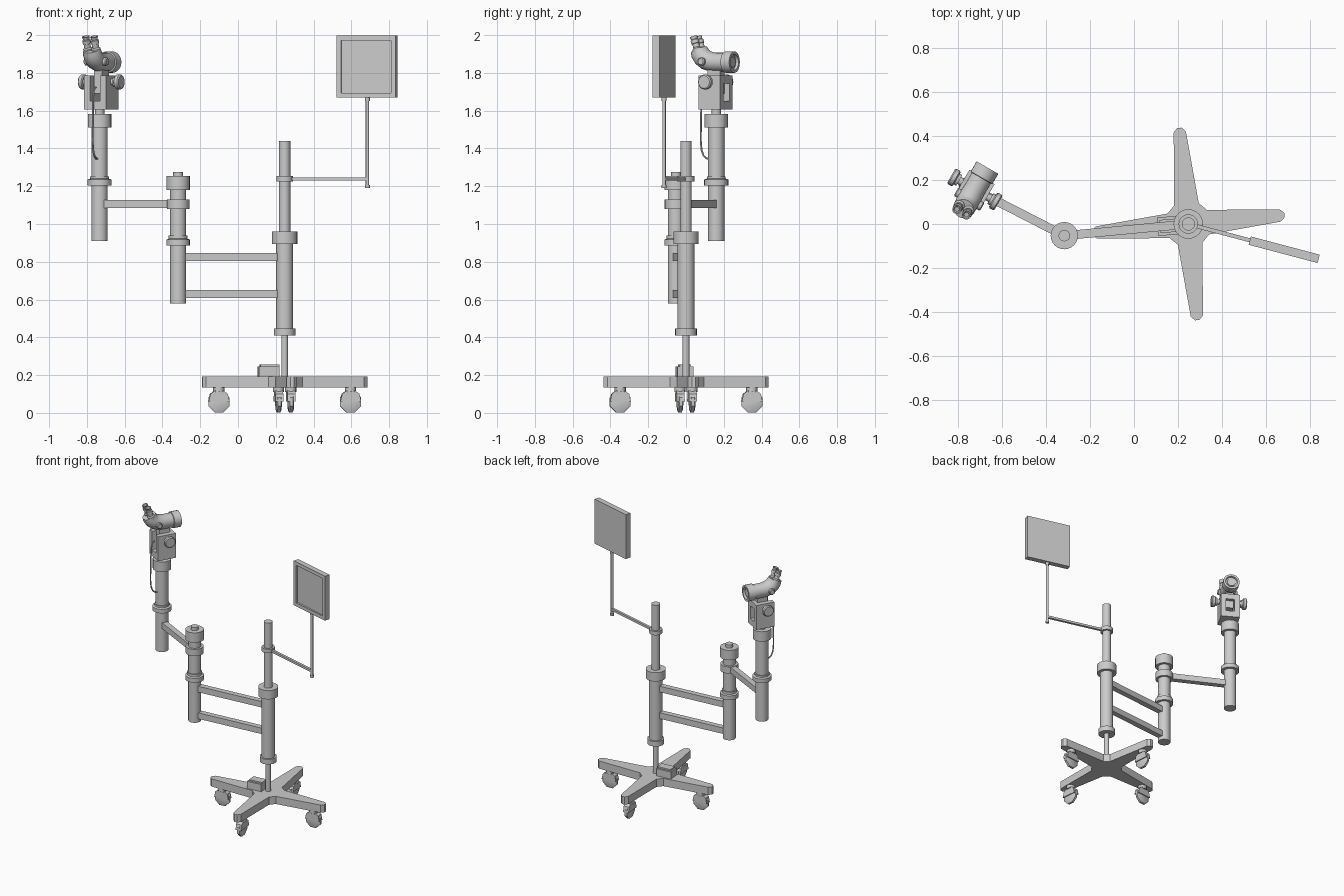
import bpy, bmesh
from math import pi, sin, cos, atan2, radians, hypot
from mathutils import Matrix, Vector

if "Cube" in bpy.data.objects:
    bpy.data.objects.remove(bpy.data.objects["Cube"])

T = Matrix.Translation


def rot(deg, axis='Z'):
    return Matrix.Rotation(radians(deg), 4, axis)


def finish(name, bm, mat=Matrix(), smooth=True):
    bmesh.ops.transform(bm, matrix=mat, verts=bm.verts)
    bmesh.ops.recalc_face_normals(bm, faces=bm.faces)
    me = bpy.data.meshes.new(name)
    bm.to_mesh(me)
    bm.free()
    ob = bpy.data.objects.new(name, me)
    bpy.context.collection.objects.link(ob)
    if smooth:
        bpy.ops.object.select_all(action='DESELECT')
        ob.select_set(True)
        bpy.context.view_layer.objects.active = ob
        bpy.ops.object.shade_smooth_by_angle(angle=radians(32))
    return ob


def loft(name, rings, mat=Matrix(), smooth=True):
    """Skin a list of equal rings of points and cap both ends."""
    bm = bmesh.new()
    vs = [[bm.verts.new(p) for p in r] for r in rings]
    n = len(vs[0])
    for a, b in zip(vs, vs[1:]):
        for i in range(n):
            bm.faces.new((a[i], a[(i + 1) % n], b[(i + 1) % n], b[i]))
    bm.faces.new(vs[0])
    bm.faces.new(vs[-1])
    return finish(name, bm, mat, smooth)


def lathe(name, profile, mat=Matrix(), seg=24):
    """Revolve (radius, height) pairs about z."""
    return loft(name, [[(r * cos(2 * pi * i / seg), r * sin(2 * pi * i / seg), z)
                        for i in range(seg)] for r, z in profile], mat)


def tube(name, path, mat=Matrix(), seg=24):
    """Sweep circles along (y, z, radius) points in the x = 0 plane."""
    rings = []
    for k, (y, z, r) in enumerate(path):
        a, b = path[max(k - 1, 0)], path[min(k + 1, len(path) - 1)]
        ty, tz = b[0] - a[0], b[1] - a[1]
        d = hypot(ty, tz)
        ny, nz = -tz / d, ty / d
        rings.append([(r * cos(2 * pi * i / seg), y + ny * r * sin(2 * pi * i / seg),
                       z + nz * r * sin(2 * pi * i / seg)) for i in range(seg)])
    return loft(name, rings, mat)


def box(name, lo, hi, mat=Matrix(), inset_front=None):
    bm = bmesh.new()
    lo, hi = Vector(lo), Vector(hi)
    bmesh.ops.create_cube(bm, size=1, matrix=T((lo + hi) / 2) @ Matrix.Diagonal((*(hi - lo), 1)))
    if inset_front:
        margin, depth = inset_front
        bm.normal_update()
        f = min(bm.faces, key=lambda f: f.normal.y)
        bmesh.ops.inset_region(bm, faces=[f], thickness=margin)
        r = bmesh.ops.extrude_face_region(bm, geom=[f])
        bmesh.ops.delete(bm, geom=[f], context='FACES')
        for v in r['geom']:
            if isinstance(v, bmesh.types.BMVert):
                v.co.y += depth
    return finish(name, bm, mat, False)


def beam(name, a, b, z, width, height):
    """Horizontal bar between two plan points."""
    dx, dy = b[0] - a[0], b[1] - a[1]
    m = T((a[0], a[1], z)) @ Matrix.Rotation(atan2(dy, dx), 4, 'Z')
    return box(name, (0, -width / 2, -height / 2), (hypot(dx, dy), width / 2, height / 2), m)


MAIN, MID, HEAD = (0.247, 0), (-0.317, -0.053), (-0.733, 0.16)
BASE = T((*MAIN, 0)) @ rot(5.3)

# four-legged star base
leg = [(.09, -.056), (.42, -.028), (.439, -.01), (.439, .01), (.42, .028), (.09, .056)]
star = [rot(90 * k) @ Vector((x, y, 0)) for k in range(4) for x, y in leg]
loft('star_base', [[p + Vector((0, 0, z)) for p in star] for z in (.135, .192)], BASE, False)

# casters: octagonal wheel, hood and stem
for k in range(4):
    c = BASE @ rot(90 * k) @ T((.35, 0, 0))
    side = rot(90, 'X') @ rot(22.5)
    lathe(f'caster_wheel_{k+1}', [(.046, -.014), (.06, -.008), (.06, .008), (.046, .014)],
          c @ T((0, 0, .0585)) @ side, 8)
    arc = [(.056 * cos(radians(a)), .07 + .054 * sin(radians(a))) for a in (-10, 35, 70, 110, 145, 190)]
    loft(f'caster_hood_{k+1}', [[(x, y, z) for x, z in arc] for y in (-.021, .021)], c, False)
    lathe(f'caster_stem_{k+1}', [(.03, .11), (.03, .14)], c, 12)

# power box on the base
box('power_box', (-.14, -.042, .19), (-.03, .042, .245), BASE)
box('power_box_lid', (-.13, -.03, .245), (-.03, .03, .255), BASE)

# main column with collars
lathe('main_column', [(.018, .19), (.018, .41), (.057, .41), (.057, .447), (.045, .447),
                      (.045, .895), (.067, .895), (.067, .96), (.03, .96), (.03, 1.44)], T((*MAIN, 0)))
lathe('monitor_arm_ring', [(.044, 1.225), (.044, 1.254)], T((*MAIN, 0)))

# parallel lower arms and swinging upper arm
for n, z in (('lower', .629), ('upper', .825)):
    beam(f'{n}_parallel_arm', MAIN, MID, z, .04, .044)
beam('swing_arm', MID, HEAD, 1.105, .04, .043)

# middle column
lathe('middle_column', [(.043, .58), (.043, .885), (.062, .885), (.062, .917), (.05, .922), (.05, .94),
                        (.043, .94), (.043, 1.08), (.06, 1.08), (.06, 1.13), (.043, 1.13), (.043, 1.18),
                        (.062, 1.18), (.062, 1.253), (.026, 1.253), (.026, 1.276)], T((*MID, 0)))

# microscope column
lathe('microscope_column', [(.043, .91), (.043, 1.205), (.064, 1.205), (.064, 1.235), (.05, 1.24),
                            (.05, 1.252), (.043, 1.252), (.043, 1.51), (.062, 1.51), (.062, 1.583),
                            (.025, 1.583), (.025, 1.61)], T((*HEAD, 0)))

# microscope: built facing -y, then turned
M = T((-.724, .157, 0)) @ rot(-30)
box('bracket_bottom', (-.066, -.066, 1.605), (.066, .066, 1.65), M)
for s, n in ((-1, 'left'), (1, 'right')):
    x0, x1 = sorted((s * .03, s * .066))
    box(f'bracket_{n}_plate', (x0, -.066, 1.65), (x1, .066, 1.785), M)
    # focus knobs
    lathe(f'focus_knob_{n}', [(.018, .06), (.018, .082), (.028, .082), (.028, .095), (.034, .095),
                              (.04, .1), (.04, .118), (.034, .124)],
          M @ T((0, 0, 1.752)) @ rot(s * 90, 'Y'), 16)
    # small magnification knobs
    lathe(f'zoom_knob_{n}', [(.021, .03), (.021, .064), (.016, .069)],
          M @ T((0, -.052, 1.86)) @ rot(s * 90, 'Y'), 16)
    # eyepieces
    e = M @ T((s * .025, -.092, 1.905)) @ rot(18, 'X')
    lathe(f'eyepiece_{n}', [(.025, -.01), (.025, .025), (.018, .032), (.018, .052), (.022, .054),
                            (.022, .072), (.017, .076), (.021, .092), (.015, .092), (.011, .084)], e, 16)
box('bracket_back_bridge', (-.03, .04, 1.745), (.03, .066, 1.785), M)
box('head_mount', (-.025, -.035, 1.69), (.025, .04, 1.83), M)

# bent microscope body
tube('microscope_body', [(.09, 1.857, .05), (.0, 1.857, .05), (-.03, 1.86, .052), (-.058, 1.868, .052),
                         (-.08, 1.883, .051), (-.094, 1.903, .05), (-.102, 1.922, .046)], M)
# objective ring with a recessed lens
lathe('objective_ring', [(.05, .06), (.057, .062), (.057, .115), (.042, .115), (.04, .1),
                         (.03, .1), (.028, .106)], M @ T((0, 0, 1.857)) @ rot(-90, 'X'))
# hanging cable
cable = [(-.06, 1.725), (-.078, 1.71), (-.086, 1.67), (-.09, 1.55), (-.091, 1.44),
         (-.086, 1.39), (-.073, 1.36), (-.055, 1.347), (-.035, 1.345)]
tube('cable', [(y, z, .005) for y, z in cable], M, 8)

# monitor stand and monitor
POST = (.685, -.116)
beam('monitor_arm', MAIN, POST, 1.237, .018, .016)
lathe('monitor_post', [(.013, 1.19), (.013, 1.207), (.009, 1.207), (.009, 1.65), (.013, 1.65),
                       (.013, 1.675)], T((*POST, 0)), 12)
box('monitor', (-.162, -.0195, 1.67), (.162, .0195, 1.997),
    T((.683, -.117, 0)) @ rot(-14.8), inset_front=(.035, .012))
